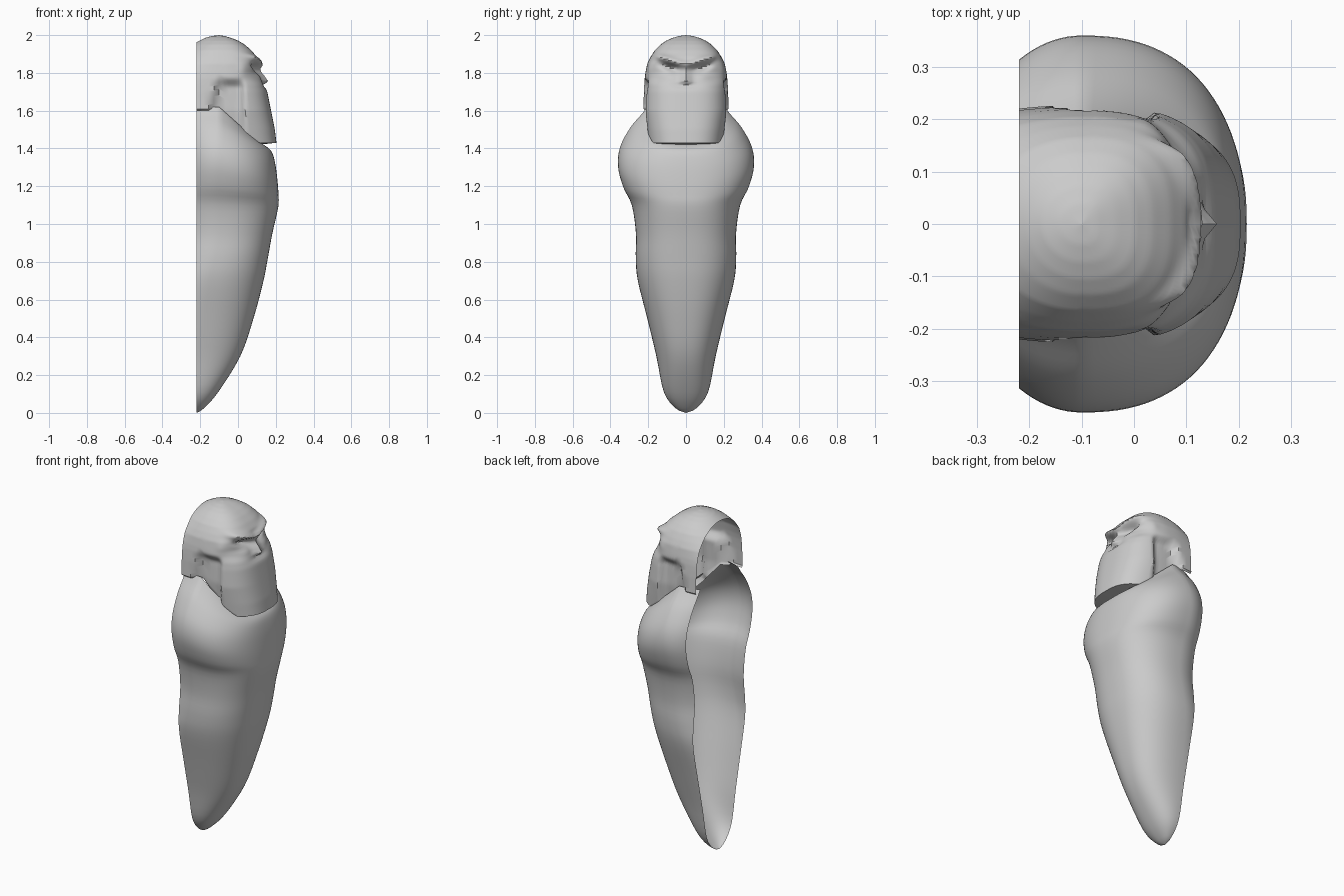
import bpy, bmesh, math
from mathutils import Vector

if "Cube" in bpy.data.objects:
    bpy.data.objects.remove(bpy.data.objects["Cube"])

BACK = -0.22      # open, flat back of the shell
SEG = 112


def spline(rows, u):
    """Smooth interpolation of table rows at fractional row u."""
    i = max(0, min(int(u), len(rows) - 2))
    f = u - i
    p = [rows[max(0, min(i + k, len(rows) - 1))] for k in (-1, 0, 1, 2)]
    return [b + f * ((c - a) / 2 + f * ((2 * a - 5 * b + 4 * c - d) / 2
            + f * (3 * b - a - 3 * c + d) / 2)) for a, b, c, d in zip(*p)]


def at_height(rows, z):
    for i in range(len(rows) - 1):
        if z <= rows[i + 1][0]:
            a, b = rows[i], rows[i + 1]
            f = max(0, min(1, (z - a[0]) / (b[0] - a[0])))
            return [p + (q - p) * f for p, q in zip(a, b)]
    return rows[-1]


def step(a, b, v):
    t = max(0, min(1, (v - a) / (b - a)))
    return t * t * (3 - 2 * t)


def bump(v, mid, size):
    return math.exp(-((v - mid) / size) ** 2)


def direction(k, power):
    """Unit outline: superellipse in front, ellipse behind."""
    ang = 2 * math.pi * k / SEG
    c, s = math.cos(ang), math.sin(ang)
    if c <= 0:
        return c, s
    return c ** (2 / power), math.copysign(abs(s) ** (2 / power), s)


def shell(name, rings):
    """Skin the rings, then slice off everything behind the flat back."""
    bm = bmesh.new()
    grid = [[bm.verts.new(p) for p in ring] for ring in rings]
    for lo, hi in zip(grid, grid[1:]):
        for k in range(SEG):
            n = (k + 1) % SEG
            bm.faces.new((lo[k], lo[n], hi[n], hi[k]))
    bmesh.ops.remove_doubles(bm, verts=bm.verts, dist=0.00005)
    bmesh.ops.bisect_plane(bm, geom=bm.verts[:] + bm.edges[:] + bm.faces[:],
                           plane_co=Vector((BACK, 0, 0)), plane_no=Vector((-1, 0, 0)),
                           clear_outer=True)
    mesh = bpy.data.meshes.new(name)
    bm.to_mesh(mesh)
    bm.free()
    obj = bpy.data.objects.new(name, mesh)
    bpy.context.collection.objects.link(obj)
    for o in bpy.context.selected_objects:
        o.select_set(False)
    obj.select_set(True)
    bpy.context.view_layer.objects.active = obj
    bpy.ops.object.shade_smooth_by_angle(angle=math.radians(45))
    return obj


# Body: side height, front height, front x, half width, centre x
BODY = [
    (0, 0, -.22, 0, -.22), (.025, .025, -.18, .055, -.22), (.11, .11, -.105, .117, -.22),
    (.3, .3, .012, .157, -.21), (.5, .5, .082, .205, -.18), (.7, .7, .135, .255, -.15),
    (.82, .82, .158, .266, -.12), (.95, .95, .182, .265, -.1), (1.1, 1.09, .213, .287, -.1),
    (1.2, 1.16, .214, .333, -.1), (1.31, 1.24, .208, .36, -.1), (1.41, 1.32, .197, .348, -.1),
    (1.51, 1.38, .18, .295, -.1), (1.58, 1.41, .15, .236, -.1), (1.62, 1.425, .12, .205, -.1),
]
rings = []
for i in range((len(BODY) - 1) * 4 + 1):
    zs, zf, xf, w, c = spline(BODY, i / 4)
    w = max(w, 0)
    back = min(.245, w * 1.2)
    ring = []
    for k in range(SEG):
        dx, dy = direction(k, 2.4)
        x = c + dx * (max(xf - c, 0) if dx > 0 else back)
        ring.append((x, dy * w, max(0, zs + (zf - zs) * max(dx, 0))))
    rings.append(ring)
shell("body_shell", rings)

# Head: height, front x, half width, back radius
HEAD = [
    (1.42, .205, .205, .5), (1.5, .195, .215, .5), (1.6, .175, .228, .5), (1.7, .155, .224, .5),
    (1.74, .14, .221, .5), (1.77, .112, .219, .45), (1.8, .1, .215, .4), (1.85, .104, .205, .3),
    (1.885, .1, .187, .24), (1.92, .07, .165, .19), (1.95, .035, .135, .14), (1.97, .002, .105, .105),
    (1.985, -.035, .072, .075), (1.995, -.07, .038, .04), (2.0, -.1, 0, 0),
]


def head_point(k, v):
    dx, dy = direction(k, 2.8)
    front = max(dx, 0)
    low = 1.61 - .18 * min(1, front / .7)      # beard hangs lower than the side lappets
    z = low + (2 - low) * v
    _, xf, w, back = at_height(HEAD, z)
    c = -.1
    x = c + dx * (xf - c if dx > 0 else back)
    y = dy * w
    a = abs(y)
    # Hollow at the side between lappet and beard
    arch = step(-.16 + .25 * max(0, z - 1.6), -.12 + .25 * max(0, z - 1.6), x)
    arch *= (1 - step(.0, .045, x)) * (1 - step(1.72, 1.78, z))
    y *= 1 - .17 * arch
    # Ear
    y *= 1 + .04 * bump(x, .03, .03) * bump(z, 1.82, .035)
    # Brow, eye sockets, nose and cheeks
    if dx > .3:
        brow = 1.845 + .28 * a
        x += .025 * bump(z, brow, .017) * (1 - step(.13, .18, a))
        x -= .035 * bump(z, brow - .04, .016) * bump(a, .085, .048)
        x += .036 * bump(a, 0, .026) * step(1.73, 1.76, z) * (1 - step(1.77, 1.86, z))
        x += .012 * bump(a, .085, .05) * bump(z, 1.775, .02)
        x -= .014 * bump(a, 0, .07) * bump(z, 1.735, .013)
    return x, y, z


def underside(p):
    x, y, z = p
    f = .76 if x > -.1 else 1
    return -.1 + (x + .1) * f, y * .96, z - .008


ROWS = 72
rings = [[head_point(k, math.sin(i / ROWS * math.pi / 2)) for k in range(SEG)]
         for i in range(ROWS + 1)]
rings.insert(0, [underside(p) for p in rings[0]])
shell("head_with_hood_and_beard", rings)
